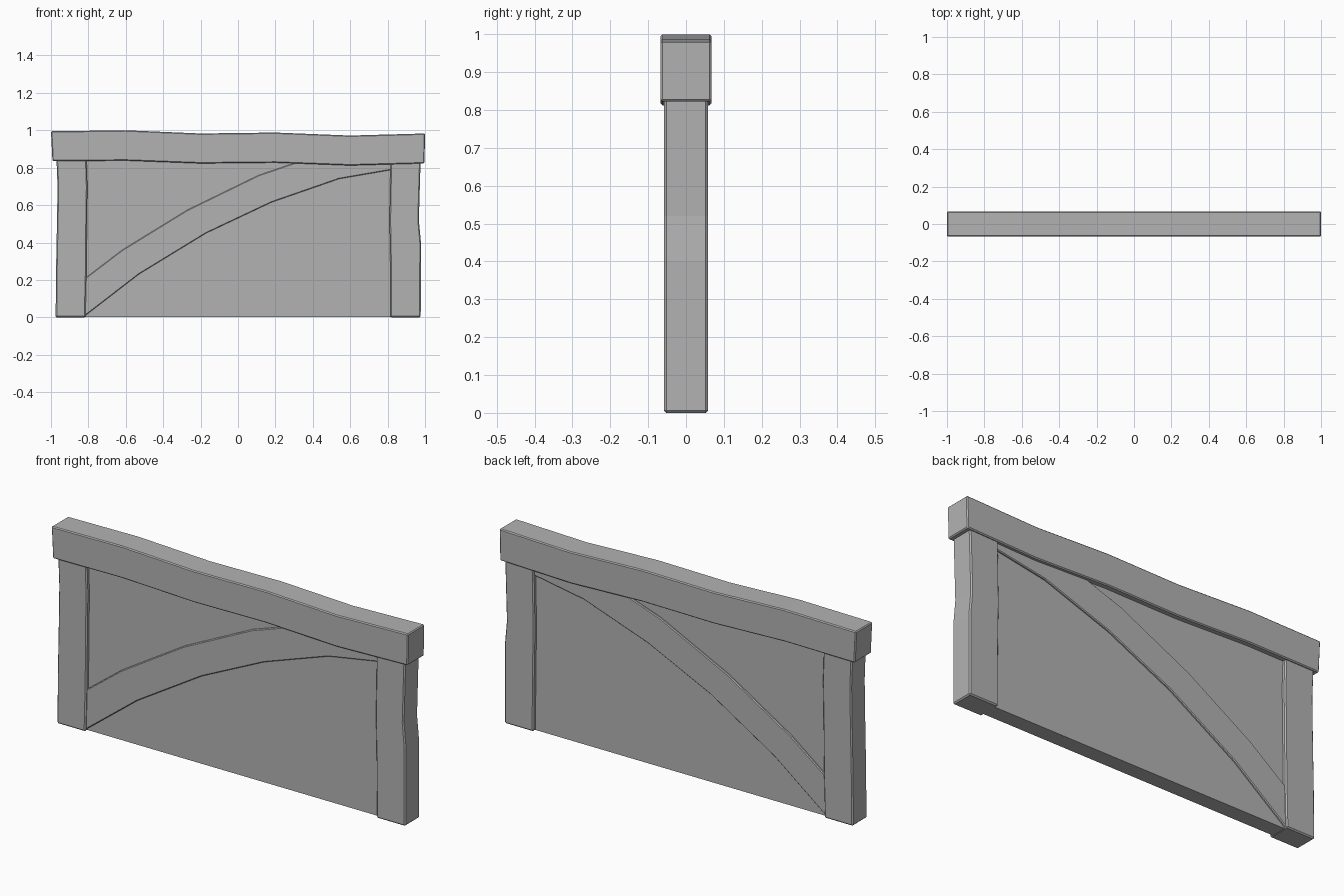
import bpy, bmesh

if "Cube" in bpy.data.objects:
    bpy.data.objects.remove(bpy.data.objects["Cube"])

grey = bpy.data.materials.new("plain grey")
grey.diffuse_color = (0.45, 0.45, 0.45, 1)
grey.use_nodes = True
grey.node_tree.nodes["Principled BSDF"].inputs["Base Color"].default_value = grey.diffuse_color


def slab(name, outline, half, bevel=0.0):
    """Extrude an x-z outline symmetrically along y, with optional chamfer."""
    bm = bmesh.new()
    front = [bm.verts.new((x, -half, z)) for x, z in outline]
    back = [bm.verts.new((x, half, z)) for x, z in outline]
    bm.faces.new(front)
    bm.faces.new(back[::-1])
    n = len(outline)
    for i in range(n):
        j = (i + 1) % n
        bm.faces.new((front[i], back[i], back[j], front[j]))
    bmesh.ops.recalc_face_normals(bm, faces=bm.faces)
    mesh = bpy.data.meshes.new(name)
    bm.to_mesh(mesh)
    bm.free()
    mesh.materials.append(grey)
    ob = bpy.data.objects.new(name, mesh)
    bpy.context.collection.objects.link(ob)
    if bevel:
        mod = ob.modifiers.new("chamfer", 'BEVEL')
        mod.width = bevel
        mod.segments = 1
        mod.limit_method = 'ANGLE'
        mod.angle_limit = 0.8
    return ob


# Uneven top beam
top = [(-1, 0.995), (-0.6, 1.0), (-0.2, 0.983), (0.2, 0.988), (0.6, 0.972), (1, 0.983)]
bottom = [(-0.992, 0.835), (-0.6, 0.838), (-0.2, 0.823), (0.2, 0.827), (0.6, 0.812), (0.997, 0.823)]
slab("top_beam", top + bottom[::-1], 0.067, 0.005)

# Slightly crooked posts
slab("left_post", [(-0.975, 0), (-0.973, 0.25), (-0.968, 0.5), (-0.965, 0.7), (-0.971, 0.86),
                   (-0.81, 0.86), (-0.805, 0.7), (-0.808, 0.5), (-0.81, 0.25), (-0.816, 0)], 0.058, 0.006)
slab("right_post", [(0.977, 0), (0.978, 0.4), (0.967, 0.52), (0.977, 0.86),
                    (0.816, 0.86), (0.81, 0.52), (0.814, 0.3), (0.816, 0)], 0.058, 0.006)

# Curved diagonal brace
slab("curved_brace", [(-0.83, 0.002), (-0.815, 0.01), (-0.53, 0.23), (-0.17, 0.45), (0.18, 0.615),
                      (0.54, 0.74), (0.83, 0.79), (0.83, 0.87), (0.46, 0.87), (0.3, 0.825),
                      (0.11, 0.76), (-0.27, 0.575), (-0.62, 0.36), (-0.81, 0.215), (-0.83, 0.2)],
     0.049, 0.004)

# Wall infill
slab("wall_panel", [(-0.85, 0.002), (0.85, 0.002), (0.85, 0.87), (-0.85, 0.87)], 0.039)
